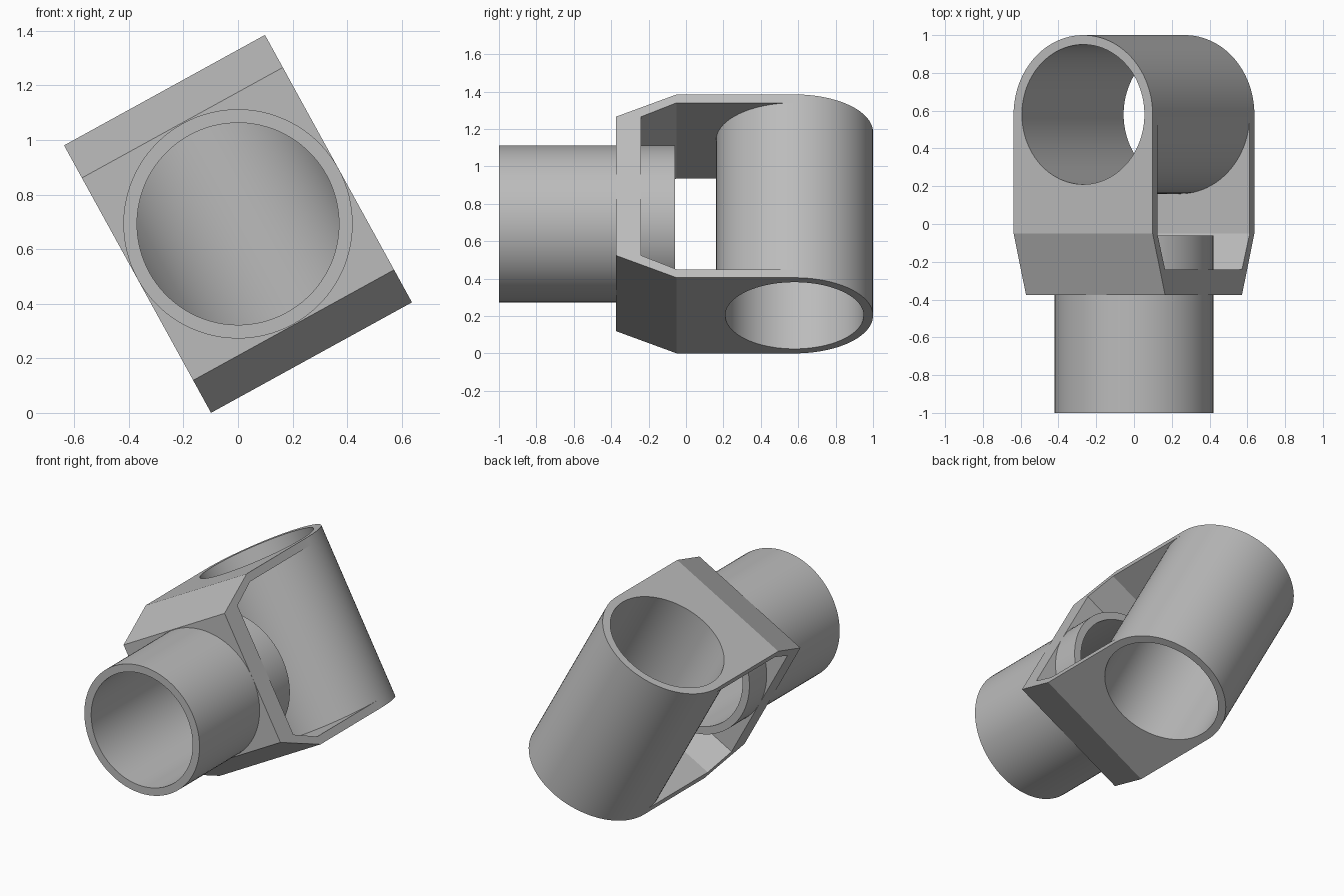
import bpy, bmesh
from math import sin, cos, pi, radians
from mathutils import Matrix, Vector

cube = bpy.data.objects.get("Cube")
if cube:
    bpy.data.objects.remove(cube, do_unlink=True)

# Main dimensions; the parts are built upright, then tilted about y
OUTER, INNER = 0.42, 0.37
HALF_H, PLATE_IN, SHOULDER = 0.559, 0.508, 0.423
FRONT, WALL_BACK, BEND, PIVOT = -0.375, -0.24, -0.05, 0.58
SEGMENTS = 96
TILT = Matrix.Translation((0, 0, 0.6925)) @ Matrix.Rotation(radians(-28.8), 4, 'Y')

grey = bpy.data.materials.new("mid_grey")
grey.use_nodes = True
COLOUR = (0.5, 0.5, 0.5, 1)
grey.diffuse_color = COLOUR
grey.node_tree.nodes["Principled BSDF"].inputs["Base Color"].default_value = COLOUR


def finish(name, bm):
    bmesh.ops.recalc_face_normals(bm, faces=bm.faces)
    bm.transform(TILT)
    mesh = bpy.data.meshes.new(name)
    bm.to_mesh(mesh)
    bm.free()
    mesh.materials.append(grey)
    obj = bpy.data.objects.new(name, mesh)
    bpy.context.collection.objects.link(obj)
    bpy.ops.object.select_all(action='DESELECT')
    obj.select_set(True)
    bpy.context.view_layer.objects.active = obj
    bpy.ops.object.shade_smooth_by_angle(angle=radians(15))


def prism(name, outline, push):
    """Extrude a flat outline along a vector."""
    bm = bmesh.new()
    face = bm.faces.new([bm.verts.new(p) for p in outline])
    new = bmesh.ops.extrude_face_region(bm, geom=[face], use_keep_orig=True)
    moved = [v for v in new["geom"] if isinstance(v, bmesh.types.BMVert)]
    bmesh.ops.translate(bm, verts=moved, vec=Vector(push))
    finish(name, bm)


def tube(name, start, end, place):
    """Open pipe along local z, moved by a matrix."""
    bm = bmesh.new()
    section = [(OUTER, start), (OUTER, end), (INNER, end), (INNER, start)]
    rings = []
    for r, z in section:
        rings.append([bm.verts.new((r * cos(2 * pi * i / SEGMENTS),
                                    r * sin(2 * pi * i / SEGMENTS), z))
                      for i in range(SEGMENTS)])
    for k in range(4):
        a, b = rings[k], rings[(k + 1) % 4]
        for i in range(SEGMENTS):
            j = (i + 1) % SEGMENTS
            bm.faces.new((a[i], a[j], b[j], b[i]))
    bm.transform(place)
    finish(name, bm)


def half_arc(radius):
    n = SEGMENTS // 2
    return [(radius * cos(pi * i / n), radius * sin(pi * i / n)) for i in range(n + 1)]


# Front pipe and cross pipe
tube("front_tube", -0.06, -1.0, Matrix.Rotation(radians(-90), 4, 'X')
     @ Matrix.Identity(4))
tube("cross_tube", -HALF_H, HALF_H, Matrix.Translation((0, PIVOT, 0)))

# Bracket, mirrored above and below the front pipe
for side, s in (("upper", 1), ("lower", -1)):
    # Side plate fitted around the cross pipe
    plate = [(-OUTER, BEND, s * PLATE_IN), (OUTER, BEND, s * PLATE_IN)]
    plate += [(x, PIVOT - y, s * PLATE_IN) for x, y in half_arc(OUTER)]
    prism(side + "_plate", plate, (0, 0, s * (HALF_H - PLATE_IN)))

    # Sloped shoulder
    profile = [(FRONT, SHOULDER), (BEND, HALF_H), (BEND, PLATE_IN), (WALL_BACK, SHOULDER)]
    prism(side + "_shoulder", [(-OUTER, y, s * z) for y, z in profile], (2 * OUTER, 0, 0))

    # Half of the front wall, open for the front pipe
    wall = [(-OUTER, FRONT, 0), (-OUTER, FRONT, s * SHOULDER),
            (OUTER, FRONT, s * SHOULDER), (OUTER, FRONT, 0)]
    wall += [(x, FRONT, s * z) for x, z in half_arc(0.4)]
    prism(side + "_front_wall", wall, (0, WALL_BACK - FRONT, 0))
